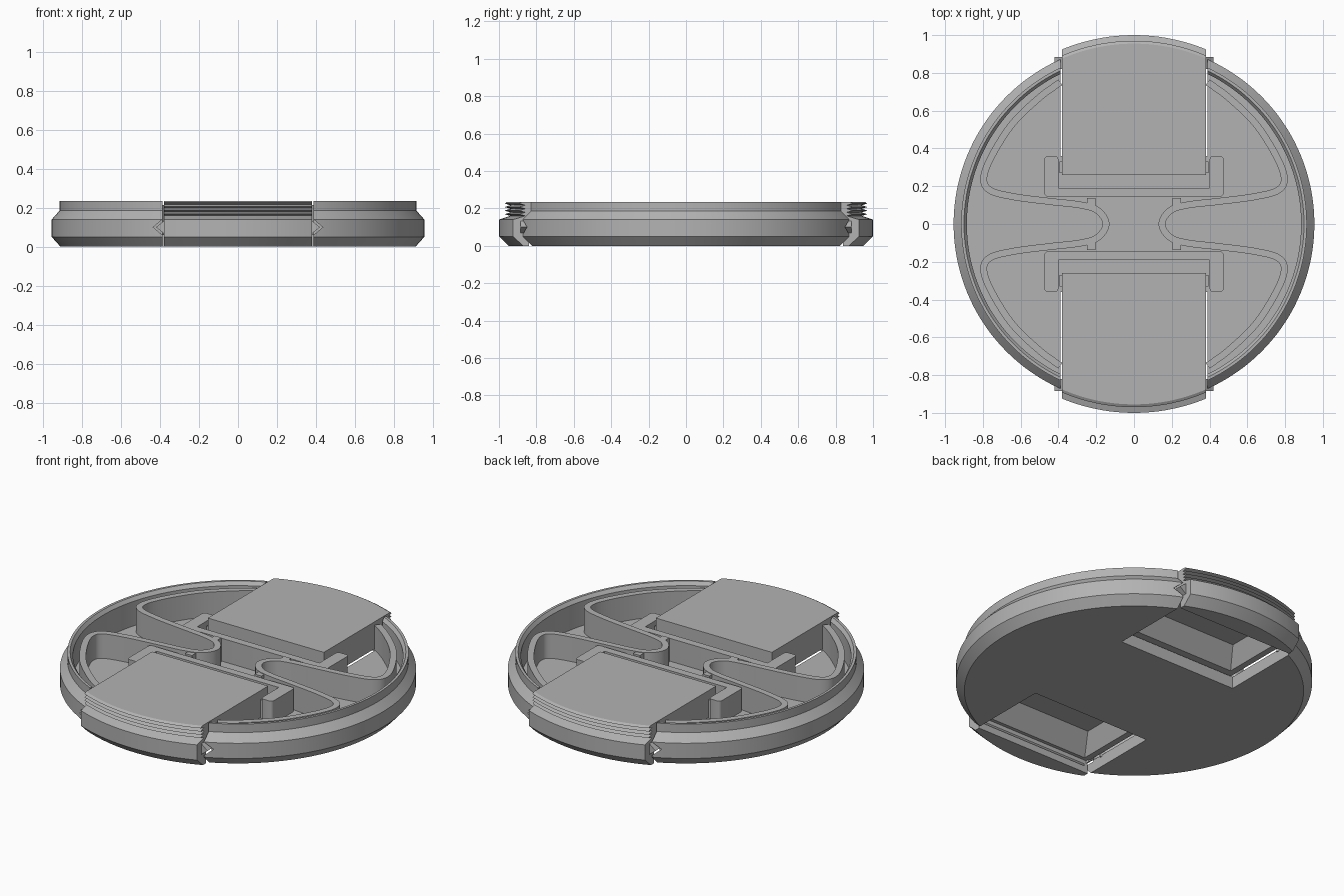
import bpy, bmesh, math
from mathutils import Vector

if "Cube" in bpy.data.objects:
    bpy.data.objects.remove(bpy.data.objects["Cube"], do_unlink=True)

grey = bpy.data.materials.new("matte grey")
grey.use_nodes = True
colour = (0.45, 0.45, 0.45, 1)
grey.diffuse_color = colour
grey.node_tree.nodes["Principled BSDF"].inputs["Base Color"].default_value = colour

TOP, FLOOR = 0.235, 0.07


def finish(name, bm):
    bmesh.ops.recalc_face_normals(bm, faces=bm.faces)
    mesh = bpy.data.meshes.new(name)
    bm.to_mesh(mesh)
    bm.free()
    mesh.materials.append(grey)
    ob = bpy.data.objects.new(name, mesh)
    bpy.context.collection.objects.link(ob)
    return ob


def lathe(name, profile, steps=144):
    bm = bmesh.new()
    vs = [bm.verts.new((r, 0, z)) for r, z in profile]
    es = [bm.edges.new(pair) for pair in zip(vs, vs[1:])]
    bmesh.ops.spin(bm, geom=vs + es, cent=(0, 0, 0), axis=(0, 0, 1),
                   angle=math.tau, steps=steps)
    bmesh.ops.remove_doubles(bm, verts=bm.verts, dist=1e-4)
    return finish(name, bm)


def prism(name, points, offset):
    """Extrude a flat polygon of 3D points along an offset."""
    bm = bmesh.new()
    face = bm.faces.new([bm.verts.new(p) for p in points])
    out = bmesh.ops.extrude_face_region(bm, geom=[face])
    moved = [v for v in out["geom"] if isinstance(v, bmesh.types.BMVert)]
    bmesh.ops.translate(bm, verts=moved, vec=offset)
    return finish(name, bm)


def box(name, x0, x1, y0, y1, z0, z1):
    return prism(name, [(x0, y0, z0), (x1, y0, z0), (x1, y1, z0), (x0, y1, z0)],
                 (0, 0, z1 - z0))


def apply(ob, mod):
    bpy.ops.object.select_all(action="DESELECT")
    bpy.context.view_layer.objects.active = ob
    ob.select_set(True)
    bpy.ops.object.modifier_apply(modifier=mod.name)


def boolean(ob, cutter, operation="DIFFERENCE"):
    mod = ob.modifiers.new("cut", "BOOLEAN")
    mod.operation, mod.object, mod.solver = operation, cutter, "EXACT"
    apply(ob, mod)
    bpy.data.objects.remove(cutter, do_unlink=True)


def wedge(name, side, end, reach, half, y0, y1):
    """Sideways V pointing away from the grip."""
    pts = [(side * 0.37, end * y0, 0.1 - half), (side * reach, end * y0, 0.1),
           (side * 0.37, end * y0, 0.1 + half)]
    return prism(name, pts, (0, end * (y1 - y0), 0))


# Round body: dish with a chamfered rim
body = lathe("body_dish", [
    (0, 0), (0.91, 0), (0.955, 0.05), (0.955, 0.14), (0.915, 0.185),
    (0.915, TOP), (0.9, TOP), (0.885, 0.215), (0.885, FLOOR), (0, FLOOR)])
for end in (1, -1):
    ys = sorted((end * 0.36, end * 1.1))
    boolean(body, box("slot", -0.388, 0.388, *ys, -0.1, 0.4))
    for side in (1, -1):
        boolean(body, wedge("notch", side, end, 0.435, 0.055, 0.8, 1.0))

# Sliding grips with threaded outer edge and a finger scoop underneath
thread = []
for i in range(4):
    z = 0.16 + i * 0.019
    thread += [(0.94, z), (0.97, z + 0.009)]
for end, label in ((1, "back"), (-1, "front")):
    grip = lathe(label + "_grip", [(0, 0), (0.95, 0), (1, 0.05), (1, 0.14)]
                 + thread + [(0.955, TOP), (0, TOP)])
    ys = sorted((end * 0.26, end * 1.1))
    boolean(grip, box("keep", -0.38, 0.38, *ys, -0.1, 0.4), "INTERSECT")
    ys = sorted((end * 0.2, end * 0.84))
    boolean(grip, box("underside", -0.5, 0.5, *ys, -0.1, FLOOR + 0.005))
    bm = bmesh.new()
    rings = []
    for hx, y0, y1, z in ((0.36, 0.37, 0.85, 0.04), (0.29, 0.48, 0.73, 0.18)):
        rings.append([bm.verts.new((x, end * y, z)) for x, y in
                      ((-hx, y0), (hx, y0), (hx, y1), (-hx, y1))])
    low, high = rings
    bm.faces.new(low)
    bm.faces.new(high)
    for i in range(4):
        j = (i + 1) % 4
        bm.faces.new((low[i], low[j], high[j], high[i]))
    boolean(grip, finish("scoop", bm))

    for side, word in ((1, "left"), (-1, "right")):
        # Guide teeth running in the body notches
        wedge(f"{label}_{word}_guide_tooth", side, end, 0.42, 0.04, 0.82, 0.885)
        # Small catches between grip and bracket
        xs = sorted((side * 0.375, side * 0.395))
        ys = sorted((end * 0.27, end * 0.33))
        box(f"{label}_{word}_catch", *xs, *ys, FLOOR, 0.18)

    # C-shaped bracket holding the grip's inner end
    half = [(0.475, 0.145), (0.475, 0.36), (0.4, 0.36), (0.4, 0.19)]
    outline = half + [(-x, y) for x, y in reversed(half)]
    bracket = prism(label + "_bracket",
                    [(x, end * y, FLOOR - 0.01) for x, y in outline],
                    (0, 0, 0.215 - FLOOR))
    mod = bracket.modifiers.new("round", "BEVEL")
    mod.width, mod.segments, mod.affect = 0.02, 3, "EDGES"
    bm = bmesh.new()
    bm.from_mesh(bracket.data)
    weight = bm.edges.layers.float.new("bevel_weight_edge")
    for e in bm.edges:
        a, b = (v.co for v in e.verts)
        upright = abs(a.z - b.z) > 0.05
        e[weight] = 1.0 if upright and (abs(a.x) > 0.41 or abs(a.y) > 0.3) else 0.0
    bm.to_mesh(bracket.data)
    bm.free()
    mod.limit_method = "WEIGHT"
    apply(bracket, mod)


def smooth_path(pts, steps=8):
    """Catmull-Rom path through the points."""
    p = [pts[0]] + pts + [pts[-1]]
    path = []
    for a, b, c, d in zip(p, p[1:], p[2:], p[3:]):
        for k in range(steps):
            t = k / steps
            path.append(0.5 * (2 * b + (c - a) * t + (2 * a - 5 * b + 4 * c - d) * t * t
                               + (3 * b - a - 3 * c + d) * t ** 3))
    return path + [pts[-1]]


# S-shaped spring ribbons, one on each side
half = [(0.39, 0.75), (0.5, 0.67), (0.64, 0.535), (0.745, 0.375), (0.795, 0.25),
        (0.765, 0.18), (0.64, 0.145), (0.45, 0.12), (0.28, 0.1), (0.19, 0.07)]
outline = half + [(0.148, 0)] + [(x, -y) for x, y in reversed(half)]
for side, word in ((1, "left"), (-1, "right")):
    path = smooth_path([Vector((side * x, y)) for x, y in outline])
    bm = bmesh.new()
    cols = [[bm.verts.new((p.x, p.y, z)) for z in (FLOOR - 0.01, 0.215)] for p in path]
    for a, b in zip(cols, cols[1:]):
        bm.faces.new((a[0], b[0], b[1], a[1]))
    spring = finish(word + "_spring", bm)
    mod = spring.modifiers.new("thickness", "SOLIDIFY")
    mod.thickness, mod.offset = 0.036, 0
    apply(spring, mod)
    # Small stop bumps near the spring tip
    for end, label in ((1, "back"), (-1, "front")):
        xs = sorted((side * 0.205, side * 0.25))
        ys = sorted((end * 0.08, end * 0.138))
        box(f"{word}_{label}_stop", *xs, *ys, FLOOR - 0.01, 0.212)

# Smooth the round walls and keep the creases
bpy.ops.object.select_all(action="DESELECT")
for ob in bpy.context.collection.objects:
    if ob.type == "MESH" and grey.name in ob.data.materials:
        ob.select_set(True)
        bpy.context.view_layer.objects.active = ob
bpy.ops.object.shade_smooth_by_angle(angle=math.radians(25))
